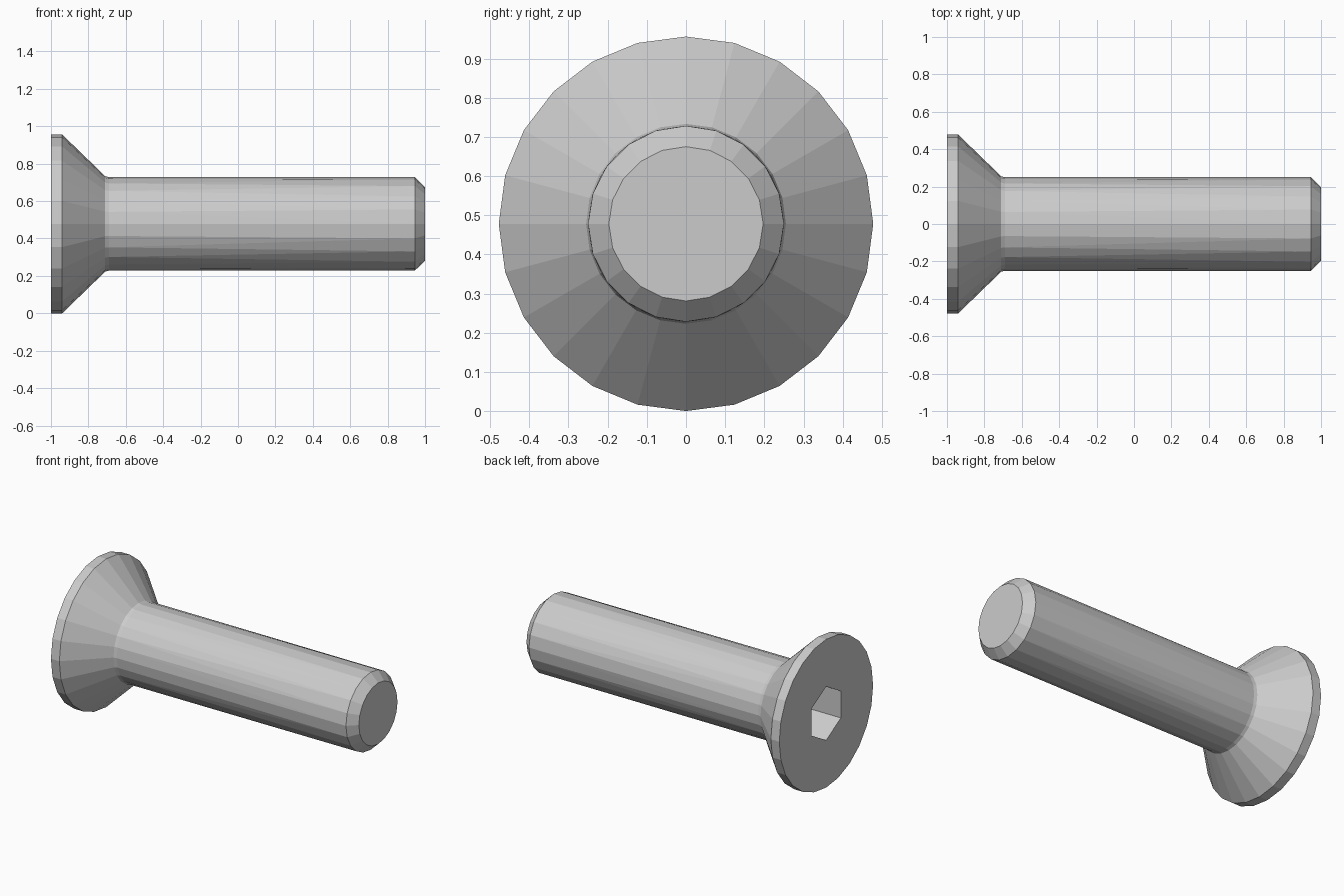
import bpy
import bmesh
from math import sin, cos, tau

cube = bpy.data.objects.get("Cube")
if cube:
    bpy.data.objects.remove(cube)

AXIS_Z = 0.478

steel = bpy.data.materials.new("grey steel")
steel.use_nodes = True
GREY = (0.6, 0.6, 0.6, 1)
steel.diffuse_color = GREY
steel.node_tree.nodes["Principled BSDF"].inputs["Base Color"].default_value = GREY


def add_ring(bm, x, radius, sides):
    angles = [tau * i / sides for i in range(sides)]
    return [bm.verts.new((x, radius * sin(a), AXIS_Z + radius * cos(a))) for a in angles]


def join_rings(bm, a, b):
    """Fill between two rings, with triangles where their side counts differ."""
    n, m = len(a), len(b)
    i = j = 0
    while i < n or j < m:
        step_a, step_b = (i + 1) * m, (j + 1) * n
        a0, a1 = a[i % n], a[(i + 1) % n]
        b0, b1 = b[j % m], b[(j + 1) % m]
        if step_a == step_b:
            bm.faces.new((a0, b0, b1, a1))
            i, j = i + 1, j + 1
        elif step_a < step_b:
            bm.faces.new((a0, b0, a1))
            i += 1
        else:
            bm.faces.new((a0, b0, b1))
            j += 1


def loft(name, profile, cap_start=False, cap_end=False):
    """Loft rings (x, radius, sides) along the x axis."""
    bm = bmesh.new()
    rings = [add_ring(bm, *p) for p in profile]
    for a, b in zip(rings, rings[1:]):
        join_rings(bm, a, b)
    if cap_start:
        bm.faces.new(rings[0])
    if cap_end:
        bm.faces.new(rings[-1][::-1])
    mesh = bpy.data.meshes.new(name)
    bm.to_mesh(mesh)
    bm.free()
    mesh.materials.append(steel)
    obj = bpy.data.objects.new(name, mesh)
    bpy.context.collection.objects.link(obj)
    return obj


# Countersunk head: hex socket floor, socket mouth, rim, cone, neck
loft("screw_head", [
    (-0.76, 0.173, 6),
    (-1.0, 0.173, 6),
    (-1.0, 0.478, 24),
    (-0.94, 0.478, 24),
    (-0.71, 0.255, 24),
    (-0.69, 0.25, 24),
], cap_start=True)

# Shank with chamfered tip
loft("screw_shank", [
    (-0.69, 0.25, 24),
    (0.945, 0.25, 20),
    (1.0, 0.197, 20),
], cap_end=True)
